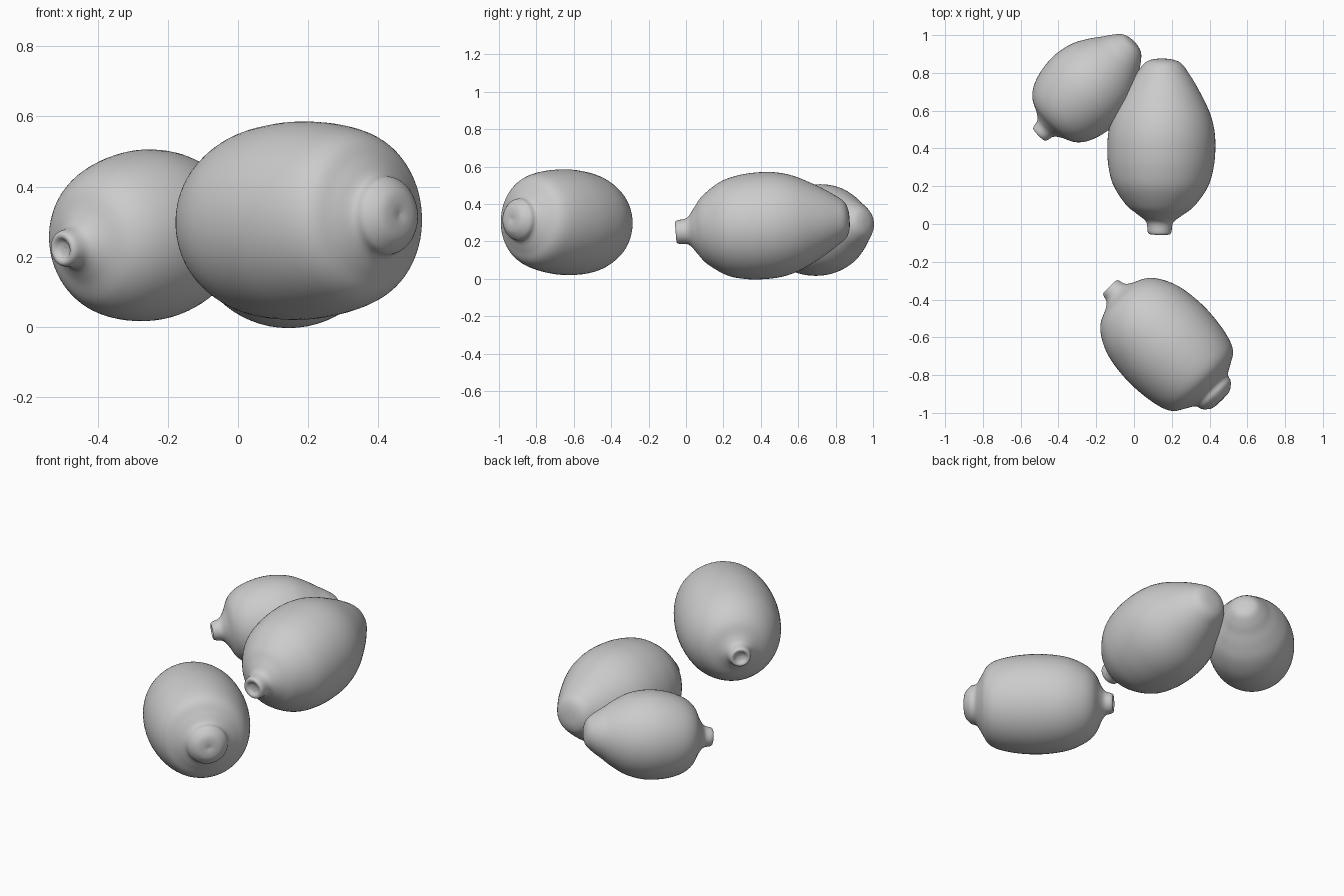
import bpy, bmesh
from math import cos, sin, pi
from mathutils import Vector

if "Cube" in bpy.data.objects:
    bpy.data.objects.remove(bpy.data.objects["Cube"])


def smooth_profile(pts, steps=6):
    # Catmull-Rom through the (distance along axis, radius) points
    p = [Vector(q) for q in pts]
    p = [p[0]] + p + [p[-1]]
    out = []
    for i in range(1, len(p) - 2):
        a, b, c, d = p[i - 1:i + 3]
        for s in range(steps):
            t = s / steps
            out.append(0.5 * (2 * b + (c - a) * t + (2 * a - 5 * b + 4 * c - d) * t ** 2
                              + (3 * b - a - 3 * c + d) * t ** 3))
    out.append(p[-1])
    return out


def lemon(name, start, end, profile, segs=64):
    # revolve the profile around the stem-to-tip axis
    start, end = Vector(start), Vector(end)
    axis = end - start
    length = axis.length
    axis.normalize()
    side = axis.cross(Vector((0, 0, 1))).normalized()
    up = side.cross(axis)
    scale = length / profile[-1][0]
    bm = bmesh.new()
    rings = []
    for t, r in smooth_profile(profile)[1:-1]:
        r = max(r, 0.002)
        rings.append([bm.verts.new(start + axis * t * scale
                                   + side * r * cos(2 * pi * k / segs)
                                   + up * r * sin(2 * pi * k / segs)) for k in range(segs)])
    for a, b in zip(rings, rings[1:]):
        for k in range(segs):
            n = (k + 1) % segs
            bm.faces.new((a[k], a[n], b[n], b[k]))
    for ring, t in ((rings[0], profile[0][0]), (rings[-1], profile[-1][0])):
        c = bm.verts.new(start + axis * t * scale)
        for k in range(segs):
            bm.faces.new((ring[k], ring[(k + 1) % segs], c))
    bmesh.ops.recalc_face_normals(bm, faces=bm.faces)
    for f in bm.faces:
        f.smooth = True
    me = bpy.data.meshes.new(name)
    bm.to_mesh(me)
    bm.free()
    ob = bpy.data.objects.new(name, me)
    bpy.context.collection.objects.link(ob)
    return ob


# large lemon, lying along y
lemon("large_lemon", (0.135, -0.05, 0.25), (0.155, 0.875, 0.32), [
    (0.012, 0), (0.008, 0.025), (-0.004, 0.045), (0.005, 0.062), (0.06, 0.072),
    (0.10, 0.12), (0.15, 0.182), (0.25, 0.25), (0.35, 0.278), (0.45, 0.286),
    (0.55, 0.279), (0.65, 0.25), (0.77, 0.188), (0.85, 0.137), (0.90, 0.098),
    (0.92, 0.055), (0.925, 0)])

# front lemon, broad shoulders and a wide tip
lemon("front_lemon", (-0.125, -0.335, 0.285), (0.46, -0.93, 0.32), [
    (0.015, 0), (0.01, 0.022), (-0.004, 0.042), (0.004, 0.056), (0.04, 0.068),
    (0.065, 0.10), (0.10, 0.17), (0.16, 0.222), (0.26, 0.264), (0.40, 0.282),
    (0.53, 0.276), (0.64, 0.254), (0.70, 0.222), (0.735, 0.168), (0.765, 0.120),
    (0.80, 0.106), (0.83, 0.072), (0.838, 0.035), (0.834, 0)])

# back lemon, smaller and leaning against the large one
lemon("back_lemon", (-0.50, 0.475, 0.222), (0.0, 0.965, 0.305), [
    (0.012, 0), (0.008, 0.02), (-0.004, 0.036), (0.004, 0.05), (0.045, 0.062),
    (0.075, 0.10), (0.11, 0.165), (0.17, 0.21), (0.26, 0.237), (0.36, 0.243),
    (0.46, 0.222), (0.54, 0.18), (0.60, 0.138), (0.645, 0.108), (0.685, 0.072),
    (0.70, 0.035), (0.703, 0)])
